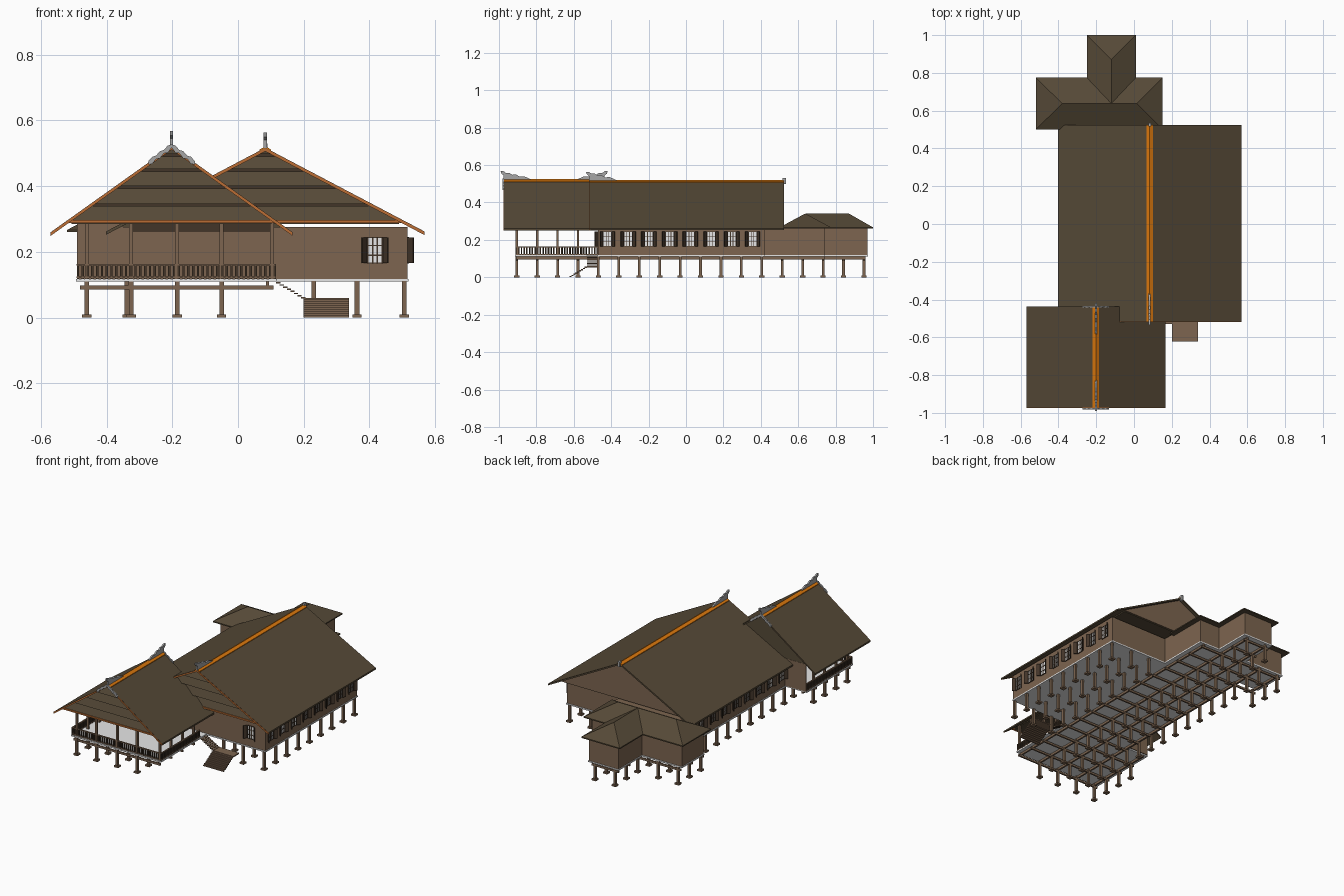
import bpy, bmesh, math
from mathutils import Matrix, Vector

if "Cube" in bpy.data.objects:
    bpy.data.objects.remove(bpy.data.objects["Cube"])


def material(name, c):
    m = bpy.data.materials.new(name)
    m.diffuse_color = (*c, 1)
    m.use_nodes = True
    m.node_tree.nodes["Principled BSDF"].inputs["Base Color"].default_value = m.diffuse_color
    return m


ROOF = material("thatch_brown", (0.092, 0.067, 0.038))
WALL = material("timber_brown", (0.205, 0.130, 0.080))
DARK = material("dark_wood", (0.055, 0.035, 0.022))
ORANGE = material("ridge_orange", (0.72, 0.19, 0.004))
TRIM = material("copper_trim", (0.50, 0.155, 0.035))
GREY = material("carving_grey", (0.38, 0.38, 0.38))
WHITE = material("pale_floor", (0.80, 0.80, 0.80))


class Part:
    """Collects solids into one object."""
    def __init__(self, name, mat):
        self.name, self.mat, self.bm = name, mat, bmesh.new()

    def box(self, x0, x1, y0, y1, z0, z1, m=Matrix()):
        s = Matrix.Diagonal((x1 - x0, y1 - y0, z1 - z0, 1))
        t = Matrix.Translation(((x0 + x1) / 2, (y0 + y1) / 2, (z0 + z1) / 2))
        bmesh.ops.create_cube(self.bm, size=1, matrix=m @ t @ s)

    def prism(self, a, b):
        """Joins two matching loops of points into a solid."""
        va = [self.bm.verts.new(p) for p in a]
        vb = [self.bm.verts.new(p) for p in b]
        n = len(va)
        self.bm.faces.new(va)
        self.bm.faces.new(vb[::-1])
        for i in range(n):
            j = (i + 1) % n
            self.bm.faces.new((va[j], va[i], vb[i], vb[j]))

    def along_y(self, pts, y0, y1):
        self.prism([(x, y0, z) for x, z in pts], [(x, y1, z) for x, z in pts])

    def along_x(self, pts, x0, x1):
        self.prism([(x0, y, z) for y, z in pts], [(x1, y, z) for y, z in pts])

    def done(self):
        bmesh.ops.recalc_face_normals(self.bm, faces=self.bm.faces[:])
        me = bpy.data.meshes.new(self.name)
        self.bm.to_mesh(me)
        self.bm.free()
        me.materials.append(self.mat)
        bpy.context.collection.objects.link(bpy.data.objects.new(self.name, me))


def single(name, mat, *dims):
    p = Part(name, mat)
    p.box(*dims)
    p.done()


# Gable roofs: ridge x, ridge z, half width, eave z, y range, left extent of the bargeboard
def chevron(xr, zr, half, drop, t, left=None):
    lf = half if left is None else left
    ld = drop * lf / half
    return [(xr - lf, zr - ld), (xr, zr), (xr + half, zr - drop),
            (xr + half, zr - drop - t), (xr, zr - t), (xr - lf, zr - ld - t)]


def gable_roof(tag, xr, zr, half, ze, y0, y1, barge_left):
    drop = zr - ze
    k = half / drop
    p = Part(tag + "_roof", ROOF)
    p.along_y(chevron(xr, zr, half, drop, 0.010), y0, y1)
    p.done()
    zb = 0.290
    w = (zr - 0.008 - zb) * k
    p = Part(tag + "_bargeboard", TRIM)
    p.along_y(chevron(xr, zr - 0.001, half, drop, 0.010, barge_left), y0 - 0.003, y0 + 0.004)
    p.box(max(xr - w, xr - barge_left), xr + w, y0 + 0.006, y0 + 0.020, zb - 0.002, zb + 0.007)
    p.done()
    p = Part(tag + "_ridge_cap", ORANGE)
    p.along_y(chevron(xr, zr + 0.004, 0.017, 0.017 / k, 0.008), y0, y1)
    p.done()
    # soffit and gable infill, with lapped boards at the front
    single(tag + "_soffit", ROOF, xr - w + 0.01, xr + w - 0.01, y0 + 0.02, y1 - 0.025, zb - 0.005, zb + 0.002)
    top = zr - 0.010
    p = Part(tag + "_gable_backing", DARK)
    p.along_y([(xr - w, zb), (xr + w, zb), (xr, top)], y0 + 0.045, y0 + 0.05)
    p.done()
    p = Part(tag + "_rear_gable", WALL if tag == "main" else ROOF)
    p.along_y([(xr - w, zb), (xr + w, zb), (xr, top)], y1 - 0.03, y1 - 0.02)
    p.done()
    p = Part(tag + "_gable_boards", ROOF)
    levels = [0.297, 0.346, 0.400, 0.452, 0.498, top]
    for a, b in zip(levels[:-1], levels[1:]):
        b -= 0.007 if b < top else 0.001
        wa, wb = (top - a) * k, (top - b) * k
        ring = lambda d: [(xr - wa, y0 + 0.012 + d, a), (xr + wa, y0 + 0.012 + d, a),
                          (xr + wb, y0 + 0.032 + d, b), (xr - wb, y0 + 0.032 + d, b)]
        p.prism(ring(0), ring(0.008))
    p.done()


gable_roof("main", 0.083, 0.517, 0.485, 0.262, -0.515, 0.525, 0.16)
gable_roof("porch", -0.202, 0.522, 0.368, 0.260, -0.972, -0.438, 0.368)

# Carved ridge ends
CARVING = [(0, 0), (0, 0.025), (-0.012, 0.034), (-0.016, 0.048), (0.0, 0.047), (0.012, 0.038),
           (0.03, 0.039), (0.045, 0.028), (0.065, 0.031), (0.085, 0.018), (0.11, 0.020), (0.15, 0.002), (0.15, 0)]
p = Part("ridge_carvings", GREY)
for x, y, d, z in ((-0.202, -0.975, 1, 0.520), (-0.202, -0.435, -1, 0.520), (0.083, -0.518, 1, 0.516)):
    p.along_x([(y + d * a, z + b) for a, b in CARVING], x - 0.005, x + 0.005)
p.box(0.077, 0.089, 0.515, 0.535, 0.498, 0.530)
p.done()
p = Part("rake_carvings", GREY)
for y in (-0.978, -0.438):
    for s in (-1, 1):
        outer = [(s * i * 0.0118, -i * 0.0085 + (0.010 if i % 2 else 0.005)) for i in range(7)]
        inner = [(s * i * 0.0118, -i * 0.0085 - (0.012 if i % 2 else 0.005)) for i in range(6, -1, -1)]
        p.along_y([(-0.202 + a, 0.522 + b) for a, b in outer + inner], y - 0.004, y + 0.004)
p.done()


# Hipped rear roofs
def hip_roof(name, x0, x1, y0, y1, ridge):
    bm = bmesh.new()
    low = [bm.verts.new((x, y, 0.260)) for x, y in ((x0, y0), (x1, y0), (x1, y1), (x0, y1))]
    up = [bm.verts.new(v.co + Vector((0, 0, 0.007))) for v in low]
    r = [bm.verts.new((*q, 0.341)) for q in ridge]
    bm.faces.new(low[::-1])
    for i in range(4):
        j = (i + 1) % 4
        bm.faces.new((low[i], low[j], up[j], up[i]))
    a, b = (r[0], r[1])
    if abs(a.co.x - b.co.x) > 0.01:      # ridge along x
        quads = ((up[0], up[1], b, a), (up[2], up[3], a, b), (up[1], up[2], b), (up[3], up[0], a))
    else:                                # ridge along y
        quads = ((up[1], up[2], b, a), (up[3], up[0], a, b), (up[0], up[1], a), (up[2], up[3], b))
    for q in quads:
        bm.faces.new(q)
    part = Part(name, ROOF)
    part.bm = bm
    part.done()


hip_roof("rear_wing_roof", -0.52, 0.152, 0.500, 0.775, ((-0.38, 0.638), (0.015, 0.638)))
hip_roof("rear_annex_roof", -0.25, 0.01, 0.64, 1.0, ((-0.12, 0.641), (-0.12, 0.87)))

# Walls and floors
ROOMS = {"main": (-0.35, 0.515, -0.47, 0.42), "wing": (-0.49, 0.12, 0.53, 0.74),
         "link": (-0.35, 0.12, 0.42, 0.53), "annex": (-0.22, -0.02, 0.74, 0.97)}
for n, (x0, x1, y0, y1) in ROOMS.items():
    single(n + "_walls", WALL, x0, x1, y0, y1, 0.118, 0.276 if n in ("main", "link") else 0.264)
single("porch_end_wall", WALL, -0.49, -0.35, -0.47, -0.462, 0.118, 0.286)
FLOORS = dict(ROOMS, porch=(-0.49, 0.115, -0.912, -0.47))
for n, (x0, x1, y0, y1) in FLOORS.items():
    e = 0.003
    single(n + "_floor", WHITE, x0 - e, x1 + e, y0 - e, y1 + e, 0.110, 0.118)
single("entry_header", DARK, -0.32, 0.11, -0.476, -0.468, 0.262, 0.285)

# Stilts, footings and under-floor beams
stilts, feet, beams = Part("stilts", WALL), Part("footings", WALL), Part("floor_beams", WALL)
YS = [-0.905 + i * 0.1092 for i in range(18)]
for y in YS:
    if y < -0.5:
        xs = (-0.46, -0.325, -0.185, -0.05)
    elif y < 0.43:
        xs = (-0.338, -0.185, -0.05, 0.23, 0.362, 0.506)
    elif y < 0.75:
        xs = (-0.46, -0.325, -0.185, -0.05)
    else:
        xs = (-0.185, -0.05)
    for x in xs:
        stilts.box(x - 0.007, x + 0.007, y - 0.007, y + 0.007, 0, 0.112)
        feet.box(x - 0.014, x + 0.014, y - 0.014, y + 0.014, 0, 0.010)
    wide = y < -0.5 or 0.5 < y < 0.75
    x0, x1 = (-0.48, 0.108) if wide else (-0.345, 0.108) if y < 0.5 else (-0.21, -0.03)
    beams.box(x0, x1, y - 0.005, y + 0.005, 0.086, 0.098)
for x, y0, y1 in ((-0.46, -0.91, -0.47), (-0.46, 0.53, 0.74), (-0.33, -0.91, 0.74),
                  (-0.185, -0.91, 0.96), (-0.05, -0.91, 0.96), (0.09, -0.91, 0.74)):
    beams.box(x - 0.005, x + 0.005, y0, y1, 0.096, 0.110)
for part in (stilts, feet, beams):
    part.done()

# Porch posts and railing
p = Part("porch_posts", WALL)
for x in (-0.46, -0.325, -0.185, -0.05, 0.103):
    for y in (YS[:4] if x in (-0.46, 0.103) else YS[:1]):
        p.box(x - 0.006, x + 0.006, y - 0.006, y + 0.006, 0.118, 0.288)
p.done()
rails, balusters = Part("porch_rails", WALL), Part("porch_balusters", DARK)
for x0, x1, y0, y1 in ((-0.487, 0.112, -0.908, -0.908), (-0.487, -0.487, -0.908, -0.474), (0.112, 0.112, -0.908, -0.535)):
    for z in (0.120, 0.159):
        rails.box(x0 - 0.004, x1 + 0.004, y0 - 0.004, y1 + 0.004, z, z + 0.005)
    n = round((x1 - x0 + y1 - y0) / 0.0145)
    for i in range(n + 1):
        x, y = x0 + (x1 - x0) * i / n, y0 + (y1 - y0) * i / n
        balusters.box(x - 0.0035, x + 0.0035, y - 0.0035, y + 0.0035, 0.118, 0.161)
rails.done()
balusters.done()

# Stairs: side flight, landing, wide front flight
p = Part("stairs", WALL)
for i in range(8):
    x, z = 0.116 + i * 0.0108, 0.108 - i * 0.0065
    p.box(x, x + 0.013, -0.53, -0.472, z - 0.004, z)
p.box(0.20, 0.338, -0.53, -0.472, 0.053, 0.060)
for i in range(9):
    y, z = -0.53 - i * 0.0102, 0.0565 - i * 0.0062
    p.box(0.20, 0.338, y - 0.0115, y, z - 0.0066, z)
p.done()

# Windows with open shutters: local x along wall, -y outward
panes, bars, shutters = Part("window_panes", WHITE), Part("window_frames", DARK), Part("shutters", DARK)
spots = [Matrix.Translation((0.417, -0.47, 0))]
for i in range(8):
    y = -0.42 + i * 0.1108
    spots.append(Matrix.Translation((0.515, y, 0)) @ Matrix.Rotation(math.pi / 2, 4, "Z"))
    spots.append(Matrix.Translation((-0.35, y, 0)) @ Matrix.Rotation(-math.pi / 2, 4, "Z"))
for m in spots:
    panes.box(-0.022, 0.022, -0.002, 0.001, 0.168, 0.242, m)
    for x in (-0.022, -0.007, 0.007, 0.022):
        bars.box(x - 0.002, x + 0.002, -0.005, 0.001, 0.165, 0.245, m)
    for z in (0.166, 0.190, 0.220, 0.244):
        bars.box(-0.024, 0.024, -0.004, 0.001, z - 0.0018, z + 0.0018, m)
    for s in (-1, 1):
        h = m @ Matrix.Translation((s * 0.024, -0.002, 0)) @ Matrix.Rotation(-s * math.radians(48), 4, "Z")
        shutters.box(min(0, s * 0.023), max(0, s * 0.023), -0.002, 0.002, 0.166, 0.244, h)
for part in (panes, bars, shutters):
    part.done()
